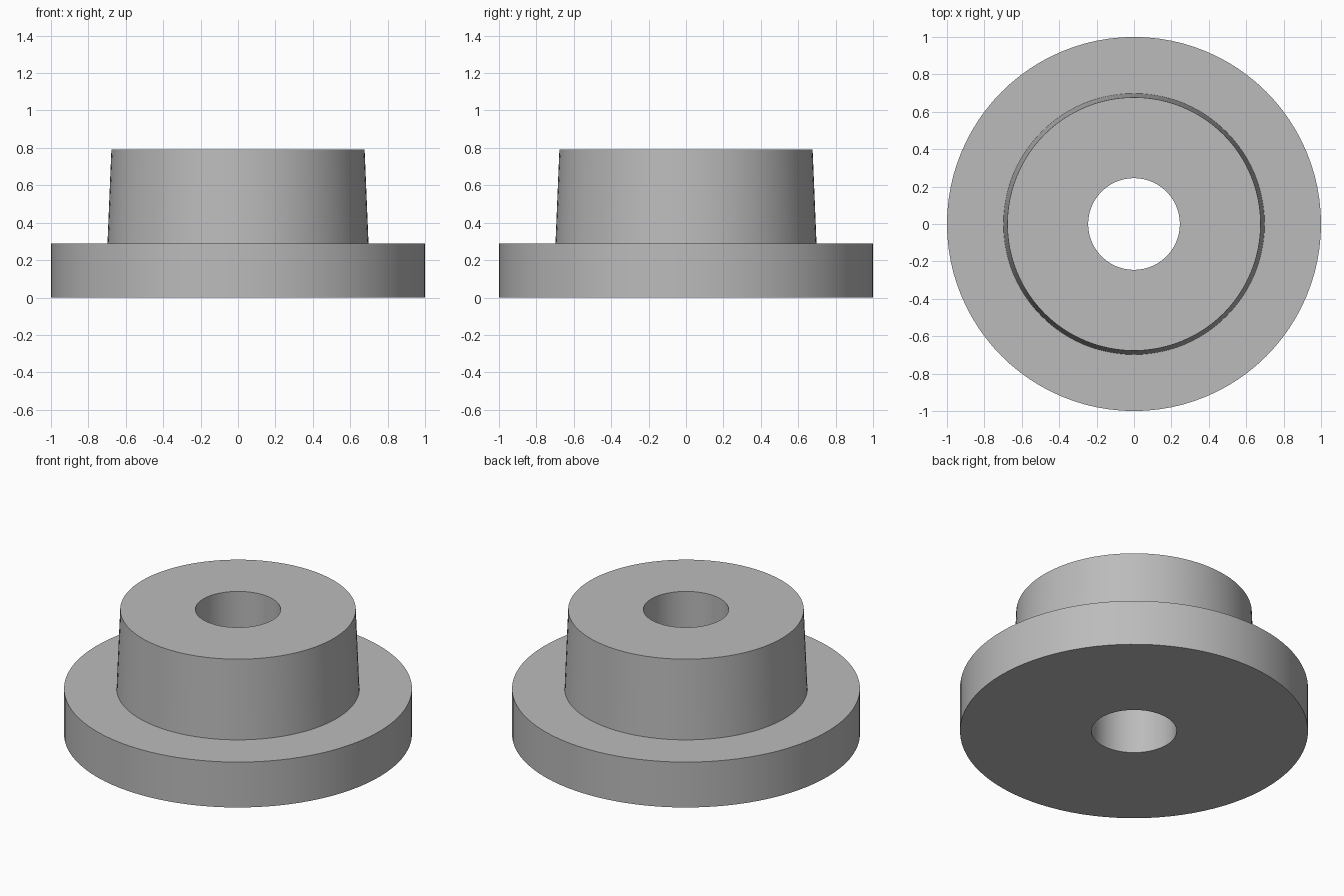
import bpy
import bmesh
import math

SEGMENTS = 96

cube = bpy.data.objects.get("Cube")
if cube:
    bpy.data.objects.remove(cube, do_unlink=True)


def flat_material(name, colour):
    mat = bpy.data.materials.new(name)
    mat.use_nodes = True
    mat.diffuse_color = colour
    mat.node_tree.nodes["Principled BSDF"].inputs["Base Color"].default_value = colour
    return mat


def lathe(name, profile, mat):
    """Revolve a closed (radius, height) profile around the z axis."""
    bm = bmesh.new()
    rings = []
    for i in range(SEGMENTS):
        a = math.tau * i / SEGMENTS
        rings.append([bm.verts.new((r * math.cos(a), r * math.sin(a), z))
                      for r, z in profile])
    n = len(profile)
    for i in range(SEGMENTS):
        here, there = rings[i], rings[(i + 1) % SEGMENTS]
        for j in range(n):
            k = (j + 1) % n
            bm.faces.new((here[j], there[j], there[k], here[k]))
    bmesh.ops.recalc_face_normals(bm, faces=bm.faces)
    mesh = bpy.data.meshes.new(name)
    bm.to_mesh(mesh)
    bm.free()
    mesh.materials.append(mat)
    obj = bpy.data.objects.new(name, mesh)
    bpy.context.collection.objects.link(obj)
    bpy.ops.object.select_all(action="DESELECT")
    obj.select_set(True)
    bpy.context.view_layer.objects.active = obj
    bpy.ops.object.shade_smooth_by_angle(angle=math.radians(30))
    return obj


grey = flat_material("plain grey", (0.5, 0.5, 0.5, 1))

# Flange, tapered boss and through bore in one turned section
BORE, FLANGE_TOP, BOSS_TOP = 0.245, 0.288, 0.79
lathe("flanged_bushing", [
    (BORE, 0), (1, 0), (1, FLANGE_TOP),
    (0.698, FLANGE_TOP), (0.677, BOSS_TOP), (BORE, BOSS_TOP),
], grey)
